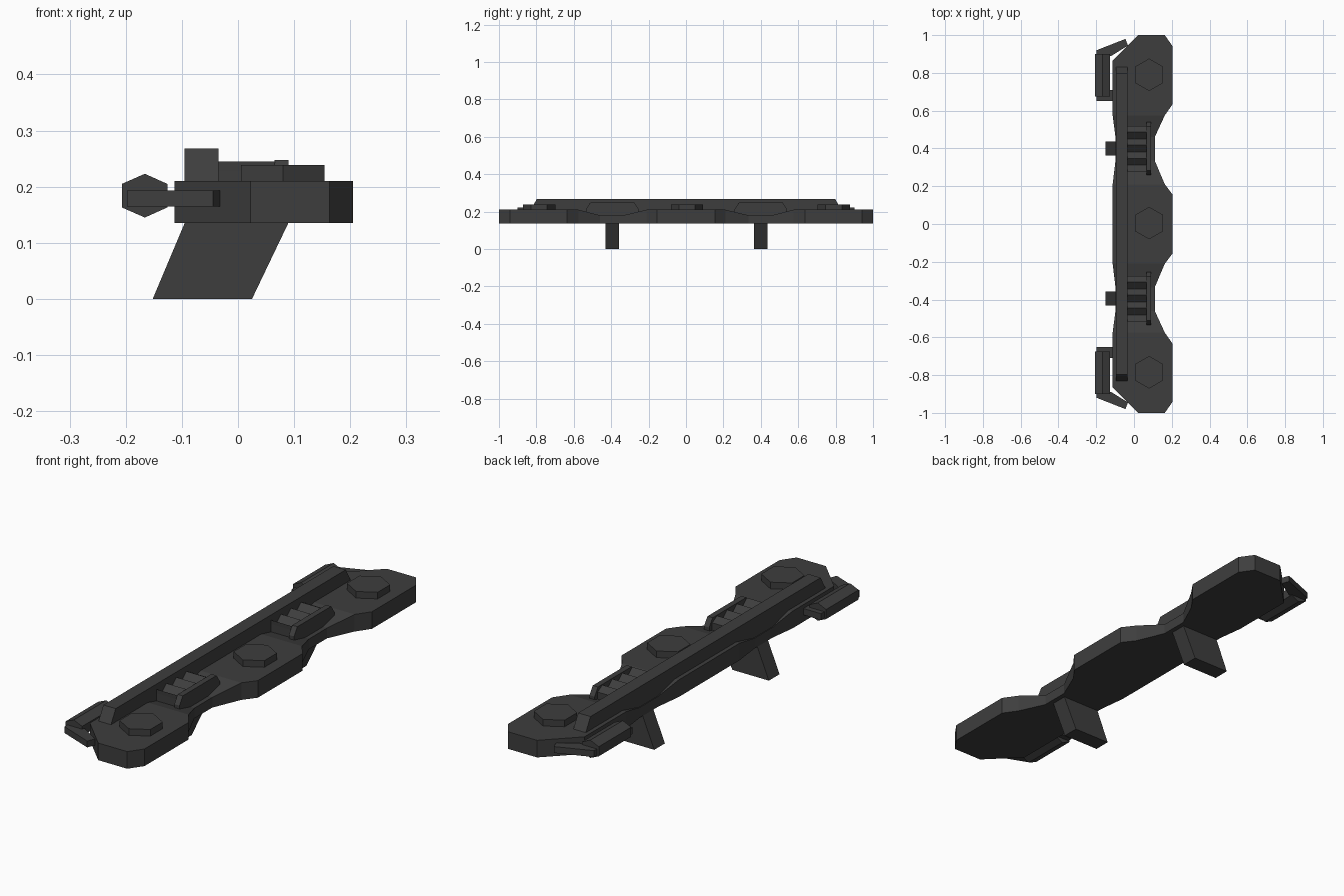
import bpy, bmesh, math

cube = bpy.data.objects.get("Cube")
if cube:
    bpy.data.objects.remove(cube, do_unlink=True)

grey = bpy.data.materials.new("dark_grey")
grey.use_nodes = True
colour = (0.048, 0.048, 0.048, 1)
grey.diffuse_color = colour
shader = next(n for n in grey.node_tree.nodes if n.type == 'BSDF_PRINCIPLED')
shader.inputs["Base Color"].default_value = colour


def finish(name, bm):
    bmesh.ops.recalc_face_normals(bm, faces=bm.faces)
    mesh = bpy.data.meshes.new(name)
    bm.to_mesh(mesh)
    bm.free()
    mesh.materials.append(grey)
    ob = bpy.data.objects.new(name, mesh)
    bpy.context.collection.objects.link(ob)
    return ob


def loft(name, rings):
    """Skin matching closed rings and cap both ends."""
    bm = bmesh.new()
    loops = [[bm.verts.new(p) for p in ring] for ring in rings]
    n = len(loops[0])
    for a, b in zip(loops, loops[1:]):
        for i in range(n):
            j = (i + 1) % n
            bm.faces.new((a[i], a[j], b[j], b[i]))
    bm.faces.new(loops[0])
    bm.faces.new(loops[-1])
    return finish(name, bm)


def prism(name, outline, axis, lo, hi):
    """Extrude a 2D outline along one axis."""
    place = {'x': lambda p, t: (t, p[0], p[1]),
             'y': lambda p, t: (p[0], t, p[1]),
             'z': lambda p, t: (p[0], p[1], t)}[axis]
    return loft(name, [[place(p, t) for p in outline] for t in (lo, hi)])


# Body: cross-sections along y (y, left edge, right edge, top height)
BASE = 0.135
half = [(0.155, -0.113, 0.205, 0.21), (0.21, -0.113, 0.163, 0.21),
        (0.335, -0.098, 0.11, 0.18), (0.46, -0.098, 0.11, 0.18),
        (0.575, -0.113, 0.163, 0.21), (0.635, -0.113, 0.205, 0.21),
        (0.865, -0.113, 0.205, 0.21), (0.94, -0.038, 0.205, 0.21),
        (1.0, 0.022, 0.163, 0.21)]
stations = [(-y, a, b, t) for y, a, b, t in reversed(half)] + half
loft("body", [[(a, y, BASE), (b, y, BASE), (b, y, t), (a, y, t)]
              for y, a, b, t in stations])

# Long top rail, reaching down into the dips
prism("top_rail", [(-0.83, 0.205), (-0.6, 0.17), (0.6, 0.17), (0.83, 0.205),
                   (0.83, 0.21), (0.797, 0.268), (-0.797, 0.268), (-0.83, 0.21)],
      'x', -0.095, -0.035)

# Hexagonal studs
for label, y in (("front", -0.785), ("middle", 0.005), ("back", 0.79)):
    hexagon = [(0.08 + 0.086 * math.sin(math.radians(60 * k)),
                y + 0.086 * math.cos(math.radians(60 * k))) for k in range(6)]
    prism(label + "_stud", hexagon, 'z', 0.2, 0.239)

for label, s in (("front", -1), ("back", 1)):
    mid = 0.397 * s + 0.003

    # Slanted leg
    prism(label + "_leg", [(-0.152, 0), (0.025, 0), (0.092, 0.14), (-0.093, 0.14)],
          'y', mid - 0.037, mid + 0.037)

    # Saw-toothed ribs
    pitch = 0.069
    teeth = [(mid + 0.12, 0.17), (mid + 0.12, 0.227)]
    for k in range(4):
        y = mid + 0.12 - pitch * k
        teeth.append((y - 0.034, 0.245))
        if k < 3:
            teeth.append((y - pitch, 0.215))
    teeth += [(mid - 0.12, 0.227), (mid - 0.12, 0.17)]
    prism(label + "_ribs", teeth, 'x', -0.036, 0.066)

    # Guard plate beside the ribs
    side = [(0.06, 0.17), (0.14, 0.195), (0.14, 0.214), (0.117, 0.248)]
    guard = [(mid + y, z) for y, z in side] + [(mid - y, z) for y, z in reversed(side)]
    prism(label + "_guard", guard, 'x', 0.065, 0.09)

    # Side handle: hexagonal grip and two brackets
    grip = [(-0.166, 0.223), (-0.126, 0.205), (-0.126, 0.163),
            (-0.166, 0.145), (-0.207, 0.163), (-0.207, 0.205)]
    prism(label + "_grip", grip, 'y', 0.675 * s, 0.9 * s)
    outer = [(-0.198, 0.89), (-0.198, 0.92), (-0.045, 0.98), (-0.032, 0.945), (-0.12, 0.89)]
    inner = [(-0.198, 0.69), (-0.198, 0.652), (-0.1, 0.652), (-0.1, 0.71), (-0.13, 0.71), (-0.13, 0.69)]
    for part, outline in (("outer", outer), ("inner", inner)):
        prism(f"{label}_{part}_bracket", [(x, y * s) for x, y in outline],
              'z', 0.165, 0.193)
